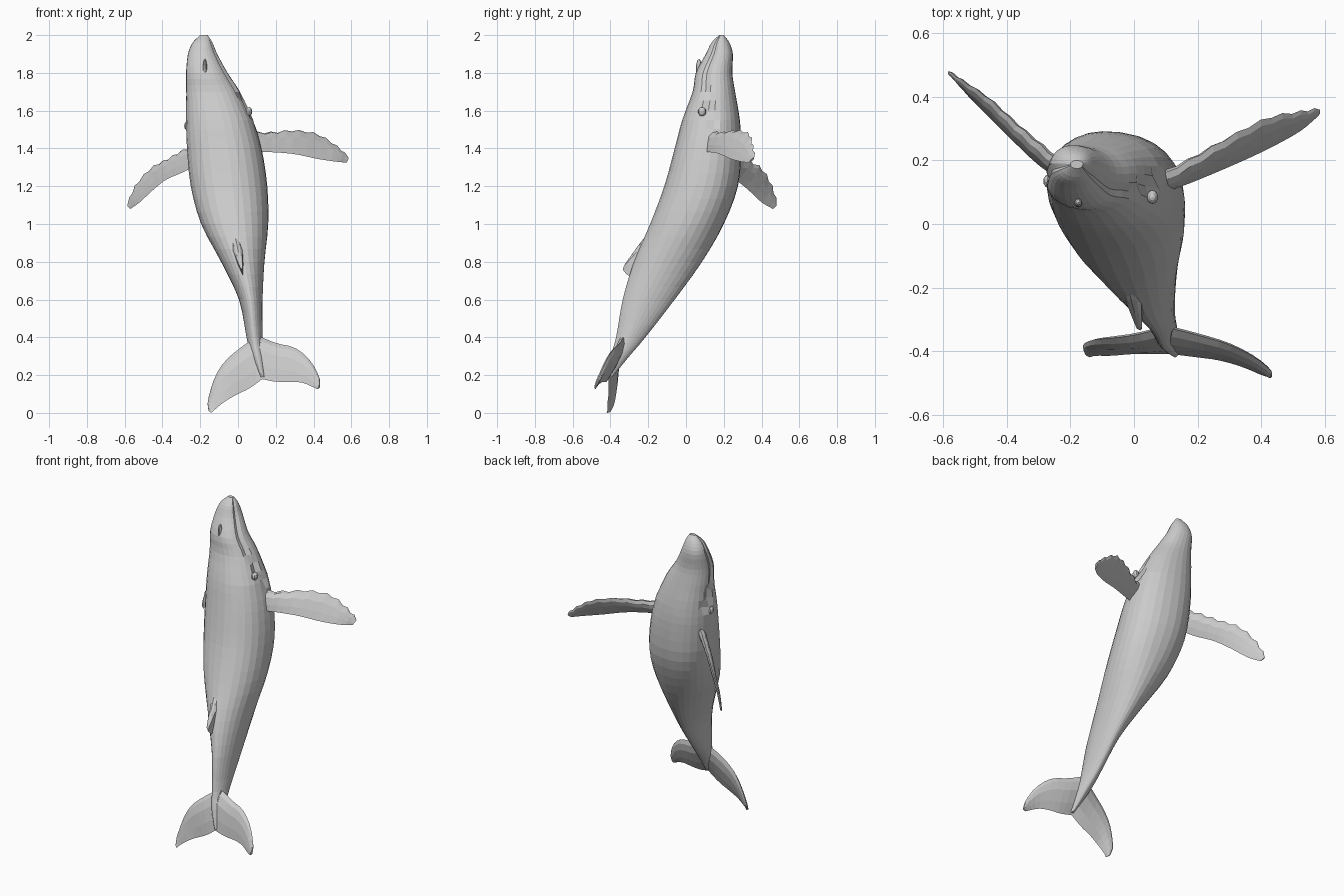
import bpy, bmesh, math
from mathutils import Vector, Matrix

default_cube = bpy.data.objects.get("Cube")
if default_cube:
    bpy.data.objects.remove(default_cube, do_unlink=True)

# One plain grey for the whole animal
grey = bpy.data.materials.new("plain_grey")
grey.use_nodes = True
COLOUR = (0.6, 0.6, 0.6, 1)
grey.diffuse_color = COLOUR
grey.node_tree.nodes["Principled BSDF"].inputs["Base Color"].default_value = COLOUR


def finish(name, bm):
    """Turn a bmesh into a flat shaded object."""
    bmesh.ops.recalc_face_normals(bm, faces=bm.faces)
    mesh = bpy.data.meshes.new(name)
    bm.to_mesh(mesh)
    bm.free()
    mesh.materials.append(grey)
    obj = bpy.data.objects.new(name, mesh)
    bpy.context.collection.objects.link(obj)
    return obj


def spline(points, count):
    """Sample a smooth curve through the points, of any dimension."""
    pts = [Vector(p) for p in points]
    last = len(pts) - 1
    samples = []
    for k in range(count + 1):
        pos = k / count * last
        i = min(int(pos), last - 1)
        t = pos - i
        b, c = pts[i], pts[i + 1]
        a = pts[i - 1] if i > 0 else b * 2 - c
        d = pts[i + 2] if i + 2 <= last else c * 2 - b
        samples.append(b + (c - a) * (t / 2)
                       + (a * 2 - b * 5 + c * 4 - d) * (t * t / 2)
                       + (b * 3 - a - c * 3 + d) * (t ** 3 / 2))
    return samples


def loft(name, rings):
    """Skin a row of closed rings and cap both ends."""
    bm = bmesh.new()
    loops = [[bm.verts.new(p) for p in ring] for ring in rings]
    size = len(loops[0])
    for low, high in zip(loops, loops[1:]):
        for i in range(size):
            j = (i + 1) % size
            bm.faces.new((low[i], low[j], high[j], high[i]))
    bm.faces.new(loops[0])
    bm.faces.new(loops[-1])
    return finish(name, bm)


# Body sections from tail to snout: height, x range, y range
SECTIONS = [
    (0.19, 0.12, 0.14, -0.42, -0.39),
    (0.30, 0.07, 0.14, -0.40, -0.30),
    (0.40, 0.045, 0.13, -0.37, -0.215),
    (0.60, 0.005, 0.13, -0.335, -0.06),
    (0.80, -0.09, 0.14, -0.275, 0.085),
    (1.00, -0.195, 0.16, -0.19, 0.20),
    (1.20, -0.25, 0.155, -0.115, 0.275),
    (1.40, -0.27, 0.125, -0.06, 0.292),
    (1.55, -0.275, 0.08, -0.02, 0.285),
    (1.70, -0.275, 0.01, 0.035, 0.26),
    (1.80, -0.275, -0.055, 0.052, 0.245),
    (1.90, -0.265, -0.11, 0.105, 0.248),
    (1.96, -0.24, -0.135, 0.135, 0.23),
    (2.00, -0.20, -0.16, 0.175, 0.20),
]
SIDES = 28
ROLL = math.radians(-9)


def groove_step(z):
    """Which side point carries the mouth groove at this height."""
    if z > 1.66:
        return -1
    if z > 1.59:
        return 0
    return 1 if z > 1.53 else None


def body_ring(section):
    z, x0, x1, y0, y1 = section
    # Slim and keeled at the tail, full at the chest
    power = 1.2 - 0.3 * min(1, max(0, (z - 0.3) / 0.8))
    groove = groove_step(z)
    raw = []
    for i in range(SIDES):
        angle = math.tau * i / SIDES
        c, s = math.cos(angle), math.sin(angle)
        u = math.copysign(abs(c) ** power, c)
        v = math.copysign(abs(s) ** power, s)
        if groove is not None and i in (groove % SIDES, SIDES // 2 - groove):
            u *= 0.88
        raw.append((u * math.cos(ROLL) - v * math.sin(ROLL),
                    u * math.sin(ROLL) + v * math.cos(ROLL)))
    xs, ys = zip(*raw)

    def fit(value, values, low, high):
        return low + (value - min(values)) / (max(values) - min(values)) * (high - low)

    return [(fit(x, xs, x0, x1), fit(y, ys, y0, y1), z) for x, y in raw]


loft("body", [body_ring(s) for s in spline(SECTIONS, 39)])


def blade(name, lead, trail, thick, count=12, knobs=0.0):
    """A tapering fin between a leading and a trailing edge."""
    leads, trails = spline(lead, count), spline(trail, count)
    half = [(0.12, 0.7), (0.35, 1), (0.7, 0.6)]
    outline = [(0, 0)] + half + [(1, 0)] + [(t, -h) for t, h in reversed(half)]
    rings = []
    for k, (a, b) in enumerate(zip(leads, trails)):
        before, after = max(k - 1, 0), min(k + 1, count)
        span = leads[after] + trails[after] - leads[before] - trails[before]
        chord = b - a
        normal = span.cross(chord).normalized()
        depth = thick * (1 - 0.75 * k / count)
        if 0 < k < count and k % 2:
            a = a - chord.normalized() * knobs
        rings.append([a + (b - a) * t + normal * (depth * h) for t, h in outline])
    return loft(name, rings)


# Flippers with a knobbly leading edge
blade("left_flipper",
      [(0.07, 0.14, 1.48), (0.18, 0.20, 1.48), (0.30, 0.27, 1.49),
       (0.42, 0.33, 1.47), (0.52, 0.35, 1.41), (0.585, 0.36, 1.35)],
      [(0.07, 0.09, 1.38), (0.18, 0.13, 1.38), (0.30, 0.18, 1.37),
       (0.42, 0.235, 1.345), (0.52, 0.29, 1.33), (0.575, 0.335, 1.325)],
      0.025, 16, 0.012)
blade("right_flipper",
      [(-0.22, 0.18, 1.42), (-0.30, 0.25, 1.38), (-0.38, 0.32, 1.335),
       (-0.46, 0.395, 1.29), (-0.54, 0.45, 1.20), (-0.585, 0.48, 1.10)],
      [(-0.22, 0.13, 1.31), (-0.30, 0.185, 1.27), (-0.38, 0.26, 1.235),
       (-0.45, 0.33, 1.18), (-0.52, 0.40, 1.115), (-0.57, 0.46, 1.08)],
      0.022, 16, 0.012)

# Tail flukes
blade("left_fluke",
      [(0.08, -0.32, 0.42), (0.20, -0.35, 0.37), (0.30, -0.38, 0.345),
       (0.38, -0.42, 0.28), (0.43, -0.46, 0.19), (0.435, -0.48, 0.14)],
      [(0.12, -0.41, 0.18), (0.20, -0.42, 0.165), (0.27, -0.43, 0.165),
       (0.34, -0.45, 0.16), (0.40, -0.475, 0.135), (0.42, -0.48, 0.125)], 0.025)
blade("right_fluke",
      [(0.12, -0.32, 0.42), (0.0, -0.35, 0.335), (-0.08, -0.36, 0.26),
       (-0.13, -0.365, 0.17), (-0.16, -0.38, 0.06), (-0.155, -0.40, 0.01)],
      [(0.13, -0.41, 0.18), (0.06, -0.41, 0.13), (-0.01, -0.41, 0.095),
       (-0.07, -0.415, 0.06), (-0.12, -0.415, 0.02), (-0.14, -0.42, 0.0)], 0.025)

# Low hooked fin on the back
blade("dorsal_fin",
      [(-0.03, -0.15, 1.0), (-0.01, -0.235, 0.91), (0.015, -0.325, 0.785)],
      [(0.03, -0.27, 0.72), (0.025, -0.31, 0.73), (0.02, -0.335, 0.76)], 0.035, 4)


def lump(name, centre, scale):
    """A small faceted ellipsoid."""
    bm = bmesh.new()
    place = Matrix.Translation(centre) @ Matrix.Diagonal((*scale, 1))
    bmesh.ops.create_uvsphere(bm, u_segments=10, v_segments=6, radius=1, matrix=place)
    return finish(name, bm)


# Eyes and blowhole ridge
lump("left_eye", (0.058, 0.085, 1.595), (0.018, 0.022, 0.024))
lump("right_eye", (-0.268, 0.135, 1.52), (0.018, 0.022, 0.024))
lump("blowhole_ridge", (-0.175, 0.068, 1.815), (0.012, 0.016, 0.06))
